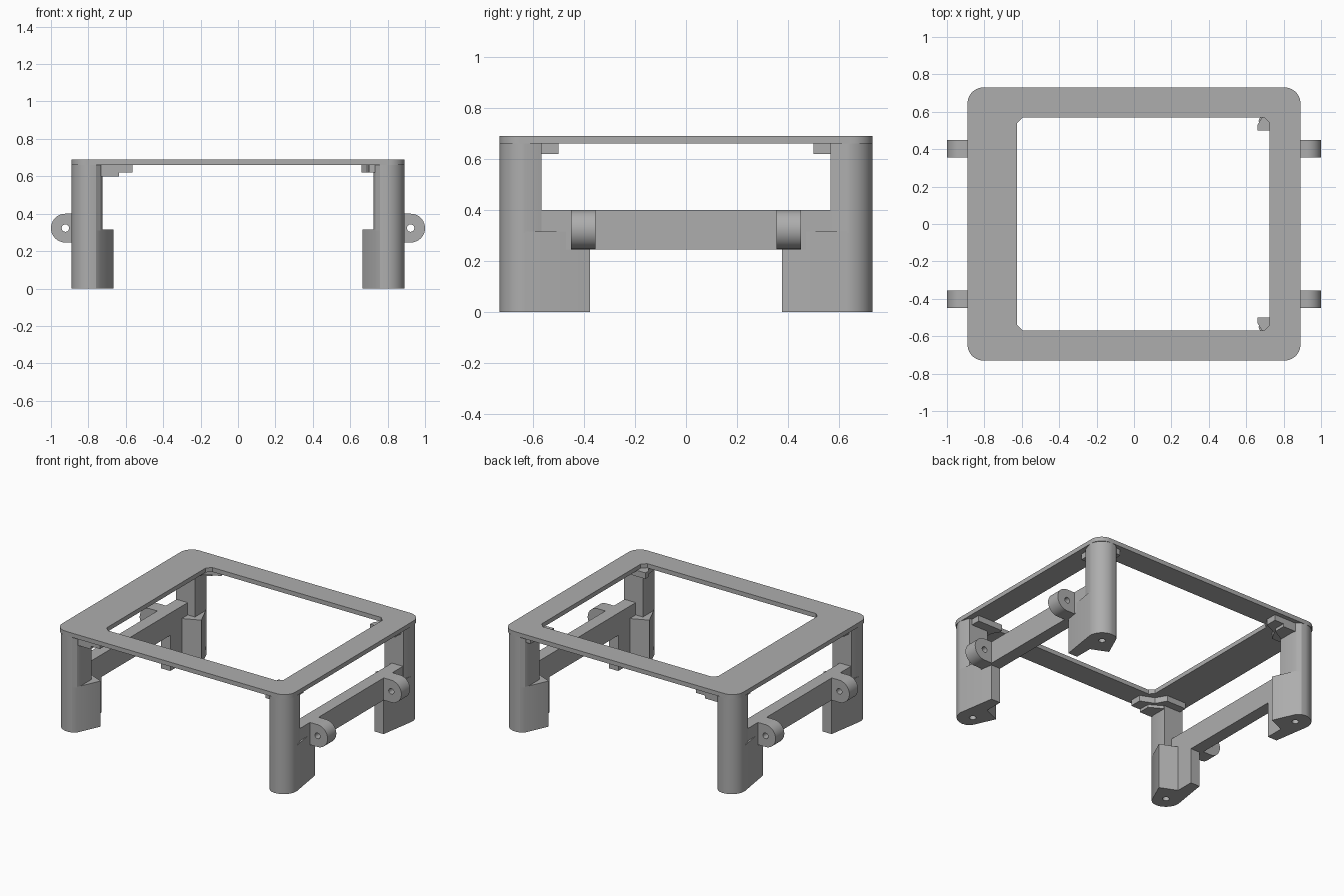
import bpy, bmesh
from math import sin, cos, pi
from mathutils import Matrix, Vector

if "Cube" in bpy.data.objects:
    bpy.data.objects.remove(bpy.data.objects["Cube"])

grey = bpy.data.materials.new("plain grey")
grey.use_nodes = True
grey.diffuse_color = (0.42, 0.42, 0.42, 1)
grey.node_tree.nodes["Principled BSDF"].inputs["Base Color"].default_value = (0.42, 0.42, 0.42, 1)


def arc(cx, cy, r, start, end, n=10):
    return [(cx + r * cos(start + (end - start) * i / n),
             cy + r * sin(start + (end - start) * i / n)) for i in range(n + 1)]


def prism(name, outline, low, high, sx=1, sy=1, upright=False):
    """Extrude an outline along z, or along y when upright."""
    bm = bmesh.new()
    to3d = (lambda u, v: (u * sx, low, v)) if upright else (lambda u, v: (u * sx, v * sy, low))
    face = bm.faces.new([bm.verts.new(to3d(u, v)) for u, v in outline])
    top = bmesh.ops.extrude_face_region(bm, geom=[face])["geom"]
    step = (0, high - low, 0) if upright else (0, 0, high - low)
    bmesh.ops.translate(bm, vec=step, verts=[g for g in top if isinstance(g, bmesh.types.BMVert)])
    bmesh.ops.recalc_face_normals(bm, faces=bm.faces)
    mesh = bpy.data.meshes.new(name)
    bm.to_mesh(mesh)
    bm.free()
    mesh.materials.append(grey)
    ob = bpy.data.objects.new(name, mesh)
    bpy.context.collection.objects.link(ob)
    return ob


def select(ob):
    bpy.ops.object.select_all(action='DESELECT')
    ob.select_set(True)
    bpy.context.view_layer.objects.active = ob


def cut(ob, cutter):
    mod = ob.modifiers.new("cut", 'BOOLEAN')
    mod.operation = 'DIFFERENCE'
    mod.solver = 'EXACT'
    mod.object = cutter
    select(ob)
    bpy.ops.object.modifier_apply(modifier=mod.name)
    bpy.data.objects.remove(cutter)


def smooth(ob):
    select(ob)
    bpy.ops.object.shade_smooth_by_angle(angle=0.5)


# Top frame with an off-centre window
r = 0.085
X, Y = 0.89, 0.73
corners = [(X - r, Y - r), (r - X, Y - r), (r - X, r - Y), (X - r, r - Y)]
outline = [p for i, c in enumerate(corners) for p in arc(*c, r, i * pi / 2, (i + 1) * pi / 2)]
frame = prism("top_frame", outline, 0.66, 0.69)
L, R, H, c = -0.625, 0.725, 0.57, 0.03
window = [(R, H - c), (R - c, H), (L + c, H), (L, H - c),
          (L, c - H), (L + c, -H), (R - c, -H), (R, c - H)]
cut(frame, prism("window_cutter", window, 0.5, 0.8))
smooth(frame)

# Footprints for one corner, mirrored to the other three
rounded = arc(0.79, 0.63, 0.1, 0, pi / 2)
column = rounded + [(0.76, 0.725), (0.735, 0.705), (0.725, 0.68), (0.725, 0.565), (0.87, 0.565)]
foot = rounded + [(0.76, 0.725), (0.735, 0.705), (0.665, 0.55),
                  (0.78, 0.50), (0.78, 0.375), (0.85, 0.375)]
wide_tab = [(0.85, 0.70), (0.565, 0.70), (0.565, 0.62), (0.66, 0.58), (0.70, 0.51), (0.85, 0.51)]
under_tab = [(0.85, 0.70), (0.635, 0.70), (0.635, 0.62), (0.72, 0.57), (0.85, 0.57)]
short_tab = [(0.85, 0.70), (0.70, 0.70), (0.685, 0.57), (0.66, 0.53), (0.66, 0.50), (0.85, 0.50)]

for sx, side in ((1, "left"), (-1, "right")):
    for sy, end in ((-1, "front"), (1, "back")):
        tag = f"{end}_{side}"
        # Corner post and its wider foot
        smooth(prism(f"{tag}_post", column, 0.31, 0.665, sx, sy))
        block = prism(f"{tag}_foot", foot, 0, 0.315, sx, sy)
        cut(block, prism("screw_cutter", arc(0.79, 0.63, 0.022, 0, 2 * pi, 16)[:-1],
                         -0.1, 0.2, sx, sy))
        smooth(block)
        # Support tabs under the frame
        if side == "left":
            prism(f"{tag}_tab", short_tab, 0.62, 0.662, sx, sy)
        else:
            prism(f"{tag}_tab", wide_tab, 0.62, 0.662, sx, sy)
            prism(f"{tag}_lower_tab", under_tab, 0.60, 0.622, sx, sy)
        # Mounting lug with a pin hole
        lug_outline = arc(0.923, 0.323, 0.077, -pi / 2, pi / 2, 20) + [(0.85, 0.40), (0.85, 0.246)]
        y0, y1 = sorted((sy * 0.355, sy * 0.45))
        lug = prism(f"{tag}_lug", lug_outline, y0, y1, sx, upright=True)
        cut(lug, prism("pin_cutter", arc(0.923, 0.323, 0.02, 0, 2 * pi, 16)[:-1],
                       y0 - 0.1, y1 + 0.1, sx, upright=True))
        smooth(lug)
    # Side rail joining the two posts
    prism(f"{side}_rail", [(0.78, -0.575), (0.865, -0.575), (0.865, 0.575), (0.78, 0.575)],
          0.246, 0.40, sx)
